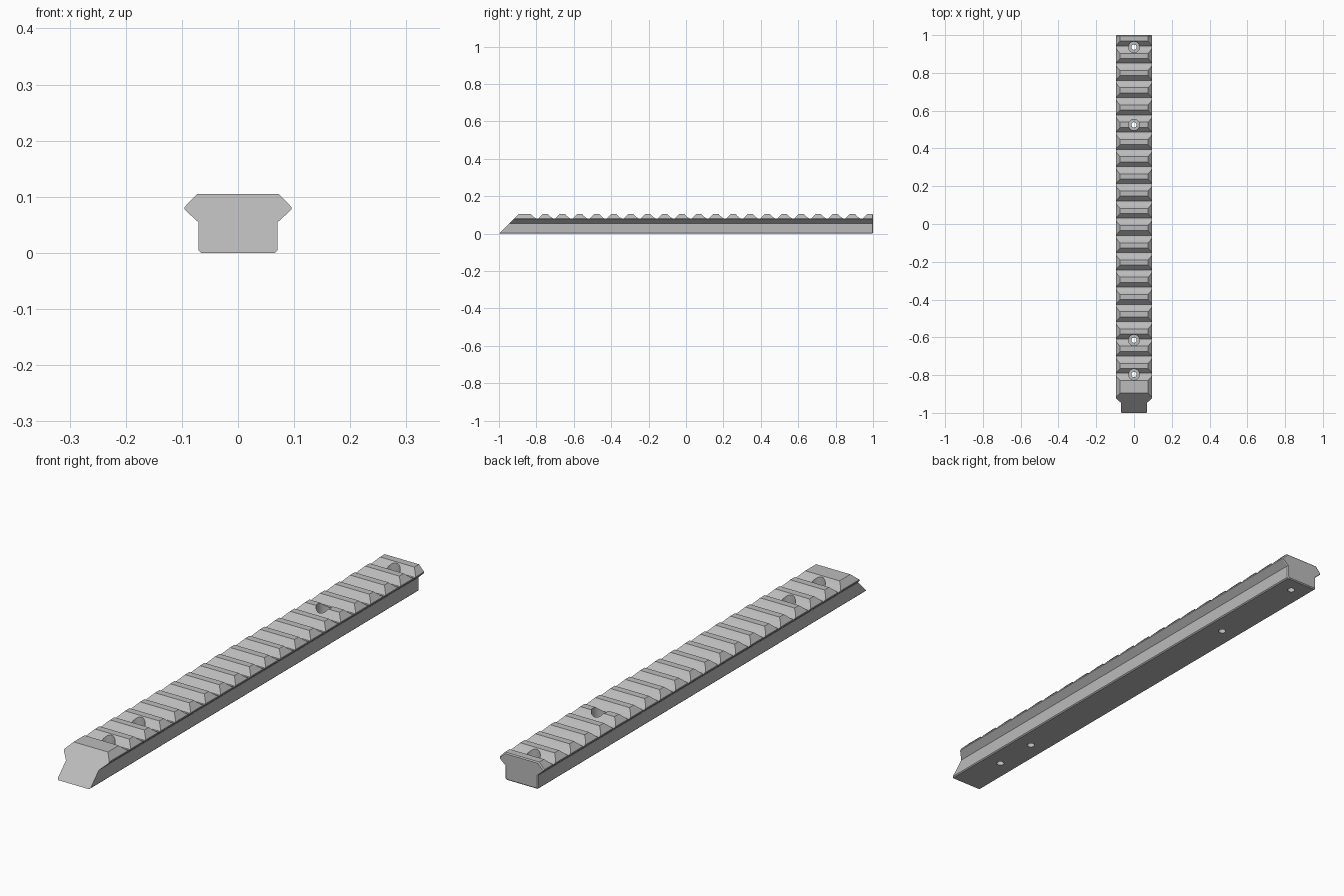
import bpy, bmesh, math

cube = bpy.data.objects.get("Cube")
if cube:
    bpy.data.objects.remove(cube, do_unlink=True)

TOP, FLOOR, PITCH, SLOTS = 0.105, 0.08, 0.0912, 20
FIRST_SLOT, SLOT_WIDTH = -0.829, 0.064
HOLES = (-0.797, -0.615, 0.525, 0.936)

metal = bpy.data.materials.new("satin grey metal")
metal.use_nodes = True
grey = (0.5, 0.5, 0.5, 1)
metal.diffuse_color = grey
metal.node_tree.nodes["Principled BSDF"].inputs["Base Color"].default_value = grey


def loft(name, rings):
    """Skin a list of matching point rings and cap both ends."""
    bm = bmesh.new()
    loops = [[bm.verts.new(p) for p in ring] for ring in rings]
    for a, b in zip(loops, loops[1:]):
        for i in range(len(a)):
            j = (i + 1) % len(a)
            bm.faces.new((a[i], a[j], b[j], b[i]))
    bm.faces.new(loops[0])
    bm.faces.new(loops[-1])
    bmesh.ops.recalc_face_normals(bm, faces=bm.faces)
    mesh = bpy.data.meshes.new(name)
    bm.to_mesh(mesh)
    bm.free()
    obj = bpy.data.objects.new(name, mesh)
    bpy.context.collection.objects.link(obj)
    mesh.materials.append(metal)
    return obj


def combine(target, cutter, operation):
    """Apply a boolean and discard the cutter."""
    cutter.hide_render = True
    mod = target.modifiers.new("cut", 'BOOLEAN')
    mod.object, mod.operation, mod.solver = cutter, operation, 'EXACT'
    bpy.context.view_layer.objects.active = target
    bpy.ops.object.modifier_apply(modifier=mod.name)
    bpy.data.objects.remove(cutter, do_unlink=True)


# Rail bar: dovetail cross-section with a small chamfer at the back end
half = [(0.066, 0), (0.07, 0.004), (0.07, 0.054), (0.095, 0.077),
        (0.095, 0.082), (0.073, TOP)]
section = half + [(-x, z) for x, z in reversed(half)]


def ring(y, inset):
    mid = TOP / 2
    return [(x - math.copysign(inset, x), y, mid + (z - mid) * (1 - inset / mid))
            for x, z in section]


rail = loft("rail", [ring(-1, 0), ring(0.996, 0), ring(1, 0.004)])

# Side outline: sloped nose, then slots with a hollow rear wall and a flat ramp
side = [(-1, 0), (-1 + TOP, TOP)]
drop = TOP - FLOOR
hollow = SLOT_WIDTH - drop - 0.004
for k in range(SLOTS):
    y0 = FIRST_SLOT + k * PITCH
    for i in range(7):
        t = i / 6
        side.append((y0 + hollow * t, FLOOR + drop * (1 - t) ** 1.7))
    side += [(y0 + SLOT_WIDTH - drop, FLOOR), (y0 + SLOT_WIDTH, TOP)]
side += [(1.1, TOP), (1.1, 0)]
# The outline overshoots the flat top and base so that no faces coincide
side = [(y, z + 0.01 if z == TOP and y > 1 else z) for y, z in side]
side = [(-1.01, -0.01)] + side[1:-1] + [(1.1, -0.01)]
outline = loft("outline", [[(x, y, z) for y, z in side] for x in (-0.2, 0.2)])
combine(rail, outline, 'INTERSECT')


# Counterbored screw holes
def drill(y, radius, bottom, top, sides=32):
    circle = [(radius * math.cos(a), y + radius * math.sin(a))
              for a in (2 * math.pi * i / sides for i in range(sides))]
    cutter = loft("drill", [[(x, v, z) for x, v in circle] for z in (bottom, top)])
    combine(rail, cutter, 'DIFFERENCE')


for y in HOLES:
    drill(y, 0.029, 0.052, 0.2)
    drill(y, 0.014, -0.1, 0.1)

# Smooth hollows and bores, crisp edges elsewhere
bpy.ops.object.select_all(action='DESELECT')
rail.select_set(True)
bpy.context.view_layer.objects.active = rail
bpy.ops.object.shade_smooth_by_angle(angle=math.radians(25))
